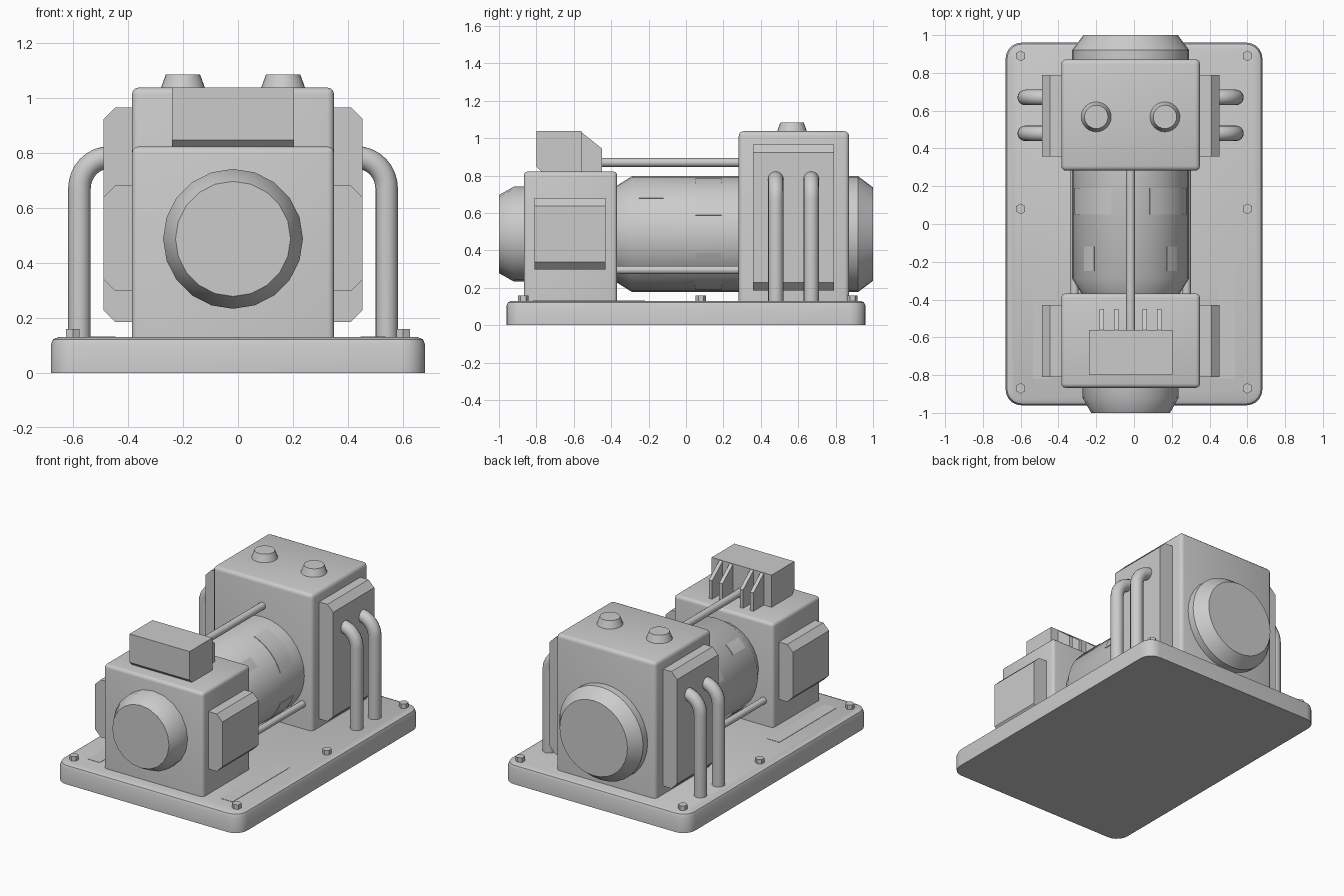
import bpy, bmesh, math
from mathutils import Matrix, Vector

cube = bpy.data.objects.get("Cube")
if cube:
    bpy.data.objects.remove(cube, do_unlink=True)

CX = -0.018      # machine centre line
AXIS_Z = 0.487   # height of the rotor axis
DECK = 0.13      # top of the base

grey = bpy.data.materials.new("plain_grey")
GREY = (0.6, 0.6, 0.6, 1)
grey.diffuse_color = GREY
grey.use_nodes = True
grey.node_tree.nodes["Principled BSDF"].inputs["Base Color"].default_value = GREY


def finish(name, bm):
    bmesh.ops.recalc_face_normals(bm, faces=bm.faces[:])
    mesh = bpy.data.meshes.new(name)
    bm.to_mesh(mesh)
    bm.free()
    mesh.materials.append(grey)
    ob = bpy.data.objects.new(name, mesh)
    bpy.context.collection.objects.link(ob)
    bpy.ops.object.select_all(action='DESELECT')
    ob.select_set(True)
    bpy.context.view_layer.objects.active = ob
    bpy.ops.object.shade_smooth_by_angle(angle=math.radians(35))
    return ob


def box_bm(lo, hi):
    lo, hi = Vector(lo), Vector(hi)
    bm = bmesh.new()
    bmesh.ops.create_cube(bm, size=1)
    for v in bm.verts:
        v.co = (lo + hi) / 2 + v.co * (hi - lo)
    return bm


def bevel(bm, test, width, segments=1):
    edges = [e for e in bm.edges if test(e.verts[0].co, e.verts[1].co)]
    bmesh.ops.bevel(bm, geom=edges, offset=width, segments=segments,
                    profile=0.5, affect='EDGES')


def box(name, lo, hi, width=0):
    """Box with every edge rounded except those at its foot."""
    bm = box_bm(lo, hi)
    if width:
        bevel(bm, lambda a, b: max(a.z, b.z) > lo[2] + 0.01, width, 3)
    return finish(name, bm)


def prism(name, profile, x0, x1):
    """Extrude a (y, z) profile along x."""
    bm = bmesh.new()
    face = bm.faces.new([bm.verts.new((x0, y, z)) for y, z in profile])
    ext = bmesh.ops.extrude_face_region(bm, geom=[face])['geom']
    verts = [g for g in ext if isinstance(g, bmesh.types.BMVert)]
    bmesh.ops.translate(bm, verts=verts, vec=(x1 - x0, 0, 0))
    return finish(name, bm)


def lathe(name, profile, sides=20):
    """Solid of revolution about the rotor axis from (y, radius) pairs."""
    bm = bmesh.new()
    rings = []
    for y, r in profile:
        angles = [math.tau * i / sides for i in range(sides)]
        rings.append([bm.verts.new((CX + r * math.sin(a), y, AXIS_Z + r * math.cos(a)))
                      for a in angles])
    for a, b in zip(rings, rings[1:]):
        for i in range(sides):
            j = (i + 1) % sides
            bm.faces.new((a[i], a[j], b[j], b[i]))
    bm.faces.new(rings[0])
    bm.faces.new(rings[-1])
    return finish(name, bm)


def cone(name, base, r0, r1, height, sides, turn=None):
    bm = bmesh.new()
    place = Matrix.Translation(base) @ (turn or Matrix()) @ Matrix.Translation((0, 0, height / 2))
    bmesh.ops.create_cone(bm, cap_ends=True, segments=sides, radius1=r0,
                          radius2=r1, depth=height, matrix=place)
    return finish(name, bm)


def tube(name, path, r, sides=16):
    """Round tube along a path lying in a plane of constant y."""
    bm = bmesh.new()
    rings = []
    for k, p in enumerate(path):
        t = (path[min(k + 1, len(path) - 1)] - path[max(k - 1, 0)]).normalized()
        side = Vector((0, 1, 0))
        up = side.cross(t)
        angles = [math.tau * i / sides for i in range(sides)]
        rings.append([bm.verts.new(p + r * (side * math.cos(a) + up * math.sin(a)))
                      for a in angles])
    for a, b in zip(rings, rings[1:]):
        for i in range(sides):
            j = (i + 1) % sides
            bm.faces.new((a[i], a[j], b[j], b[i]))
    bm.faces.new(rings[0])
    bm.faces.new(rings[-1])
    return finish(name, bm)


def curved_plate(name, y0, y1, a0, a1, steps=6):
    """Thin plate wrapped on the drum between two angles from vertical."""
    bm = bmesh.new()
    rows = []
    for i in range(steps + 1):
        a = math.radians(a0 + (a1 - a0) * i / steps)
        rows.append([bm.verts.new((CX + r * math.sin(a), y, AXIS_Z + r * math.cos(a)))
                     for r, y in ((0.3, y0), (0.313, y0), (0.313, y1), (0.3, y1))])
    for a, b in zip(rows, rows[1:]):
        for i in range(4):
            j = (i + 1) % 4
            bm.faces.new((a[i], a[j], b[j], b[i]))
    bm.faces.new(rows[0])
    bm.faces.new(rows[-1])
    return finish(name, bm)


# Base slab: rounded corners, softened top rim
bm = box_bm((-0.68, -0.96, 0), (0.68, 0.96, DECK))
bevel(bm, lambda a, b: abs(a.z - b.z) > 0.1, 0.085, 5)
bevel(bm, lambda a, b: min(a.z, b.z) > DECK - 0.001, 0.027, 2)
finish("base", bm)

# Housings
box("front_housing", (CX - 0.367, -0.867, DECK - 0.01), (CX + 0.367, -0.368, 0.822), 0.022)
box("rear_housing", (CX - 0.367, 0.282, DECK - 0.01), (CX + 0.367, 0.872, 1.037), 0.025)

# Rotor drum and end caps
lathe("front_cap", [(-1, 0.209), (-0.92, 0.254), (-0.8, 0.254)])
lathe("drum", [(-0.4, 0.24), (-0.288, 0.31), (0.4, 0.31)], 32)
lathe("rear_cap", [(0.8, 0.31), (0.92, 0.31), (1, 0.25)], 32)

# Thin plates on the drum
for start in (19, 109, 199, 289):
    curved_plate("drum_plate", 0.05, 0.19, start, start + 52)
for start in (38, 128, 218, 308):
    curved_plate("drum_tab", -0.25, -0.12, start, start + 14, 3)

# Tie rods between the housings
turn = Matrix.Rotation(-math.pi / 2, 4, 'X')
cone("upper_rod", (CX, -0.57, 0.87), 0.024, 0.024, 0.87, 16, turn)
for s in (-1, 1):
    cone("lower_rod", (CX + s * 0.297, -0.4, 0.295), 0.022, 0.022, 0.72, 16, turn)

# Control box with a chamfered front foot, and ribs behind it
prism("control_box", [(-0.8, 0.847), (-0.772, 0.82), (-0.56, 0.82),
                      (-0.56, 1.037), (-0.8, 1.037)], CX - 0.221, CX + 0.221)
for x in (-0.152, -0.076, 0.076, 0.152):
    prism("rib", [(-0.565, 0.82), (-0.45, 0.82), (-0.45, 0.945), (-0.565, 1.037)],
          CX + x - 0.012, CX + x + 0.012)

# Rear caps on top
for s in (-1, 1):
    cone("top_cap", (CX + s * 0.182, 0.567, 1.03), 0.082, 0.062, 0.055, 24)

for s in (-1, 1):
    # Side covers, chamfered along top and bottom of the outer face
    outer = CX + s * 0.47
    for name, y0, y1, z0, z1 in (("front_cover", -0.81, -0.43, 0.297, 0.68),
                                 ("rear_cover", 0.357, 0.79, 0.185, 0.965)):
        bm = box_bm((CX + s * 0.41 - 0.06, y0, z0), (CX + s * 0.41 + 0.06, y1, z1))
        bevel(bm, lambda a, b: abs(a.x - outer) < 0.001 and abs(b.x - outer) < 0.001
              and abs(a.z - b.z) < 0.001, 0.042)
        finish(name, bm)

    # Bent pipes rising into the rear covers
    for y in (0.48, 0.67):
        path = [Vector((CX + s * 0.558, y, z)) for z in (DECK - 0.01, 0.67)]
        for i in range(1, 9):
            a = math.pi / 2 * i / 8
            path.append(Vector((CX + s * (0.448 + 0.11 * math.cos(a)), y,
                                0.67 + 0.113 * math.sin(a))))
        path.append(path[-1] - Vector((s * 0.05, 0, 0)))
        tube("pipe", path, 0.041)

    # Deck bolts and deck plates
    for y in (-0.87, 0.08, 0.89):
        cone("bolt", (s * 0.6, y, DECK - 0.01), 0.028, 0.028, 0.04, 6)
    box("deck_plate", (s * 0.49 - 0.045, -0.82, DECK - 0.005),
        (s * 0.49 + 0.045, -0.22, DECK + 0.002))
